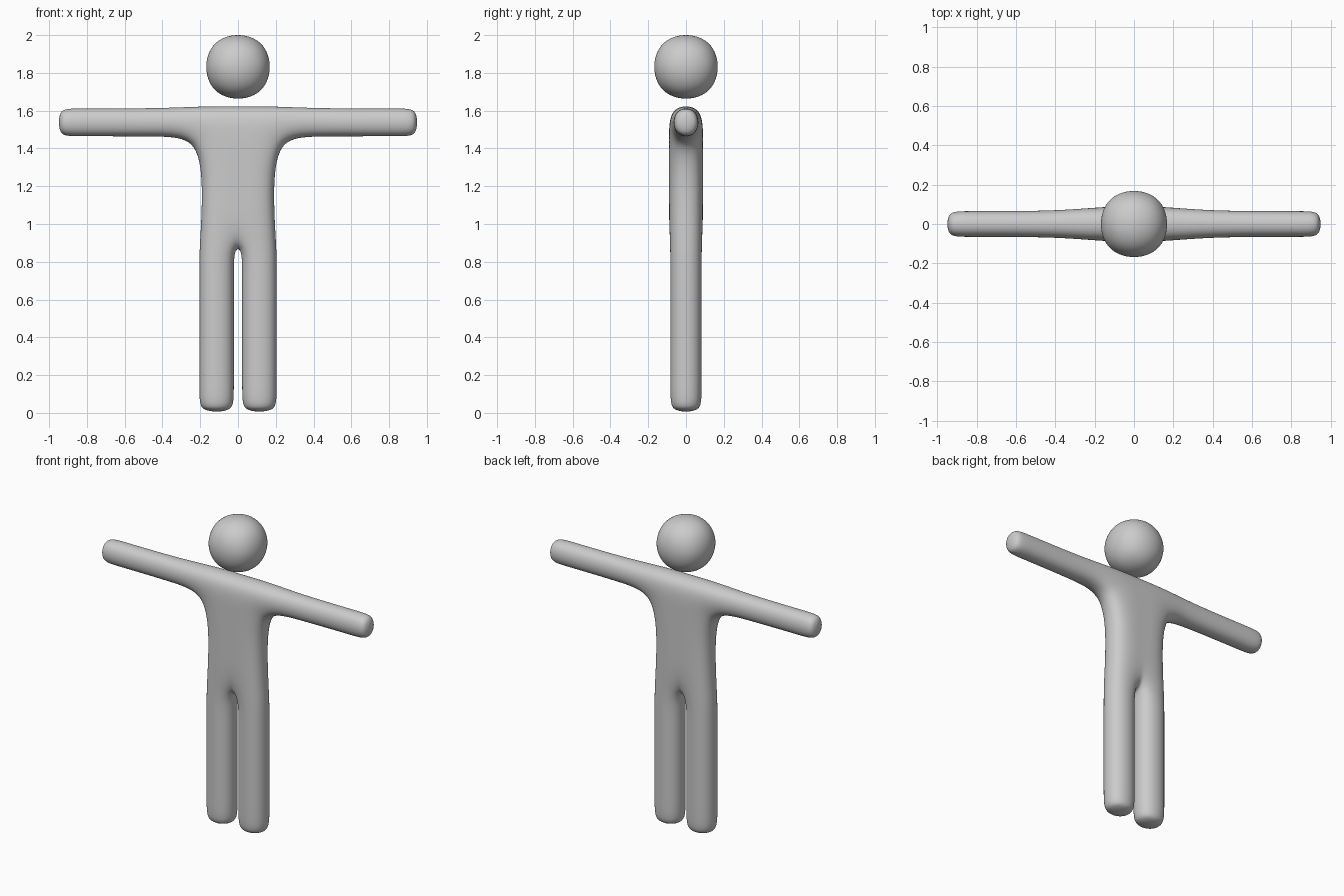
import bpy, bmesh

if "Cube" in bpy.data.objects:
    bpy.data.objects.remove(bpy.data.objects["Cube"])

grey = bpy.data.materials.new("plain grey")
grey.diffuse_color = (0.6, 0.6, 0.6, 1)
grey.use_nodes = True
grey.node_tree.nodes["Principled BSDF"].inputs["Base Color"].default_value = grey.diffuse_color


def finish(bm, name, levels):
    """Turn a coarse cage into a smooth subdivided object."""
    bmesh.ops.recalc_face_normals(bm, faces=bm.faces)
    me = bpy.data.meshes.new(name)
    bm.to_mesh(me)
    bm.free()
    me.materials.append(grey)
    for p in me.polygons:
        p.use_smooth = True
    ob = bpy.data.objects.new(name, me)
    bpy.context.collection.objects.link(ob)
    mod = ob.modifiers.new("smooth", 'SUBSURF')
    mod.levels = mod.render_levels = levels


# Rings are four corners; joined rings form blocks whose shared walls vanish
def ring_z(x0, x1, d, z):
    return [(x0, -d, z), (x1, -d, z), (x1, d, z), (x0, d, z)]


def ring_x(x, d, z0, z1):
    return [(x, -d, z0), (x, d, z0), (x, d, z1), (x, -d, z1)]


faces = {}


def add_face(pts):
    pts = [tuple(round(c, 5) for c in p) for p in pts]
    key = frozenset(pts)
    if key in faces:
        del faces[key]
    else:
        faces[key] = pts


def loft(rings):
    add_face(rings[0])
    add_face(rings[-1])
    for a, b in zip(rings, rings[1:]):
        for i in range(4):
            j = (i + 1) % 4
            add_face([a[i], a[j], b[j], b[i]])


IN, OUT, D = 0.014, 0.213, 0.09
# torso rows: height, half width
torso = [(0.86, OUT), (1.15, 0.192), (1.45, OUT), (1.63, OUT)]
loft([ring_z(-IN, IN, D, z) for z, w in torso])
for s in (-1, 1):
    # torso side column and leg
    leg = [(0.0, OUT), (0.09, OUT), (0.75, OUT)]
    loft([ring_z(s * IN, s * w, D, z) for z, w in leg + torso])
    # arm
    loft([ring_x(s * OUT, D, 1.45, 1.63)] +
         [ring_x(s * x, 0.071, 1.458, 1.618) for x in (0.42, 0.87, 0.955)])

bm = bmesh.new()
verts = {}
for pts in faces.values():
    for p in pts:
        if p not in verts:
            verts[p] = bm.verts.new(p)
    bm.faces.new([verts[p] for p in pts])
finish(bm, "body", 4)

# Head: rounded cube
bm = bmesh.new()
bmesh.ops.create_cube(bm, size=0.4)
bmesh.ops.translate(bm, verts=bm.verts, vec=(0, 0, 1.832))
finish(bm, "head", 5)
